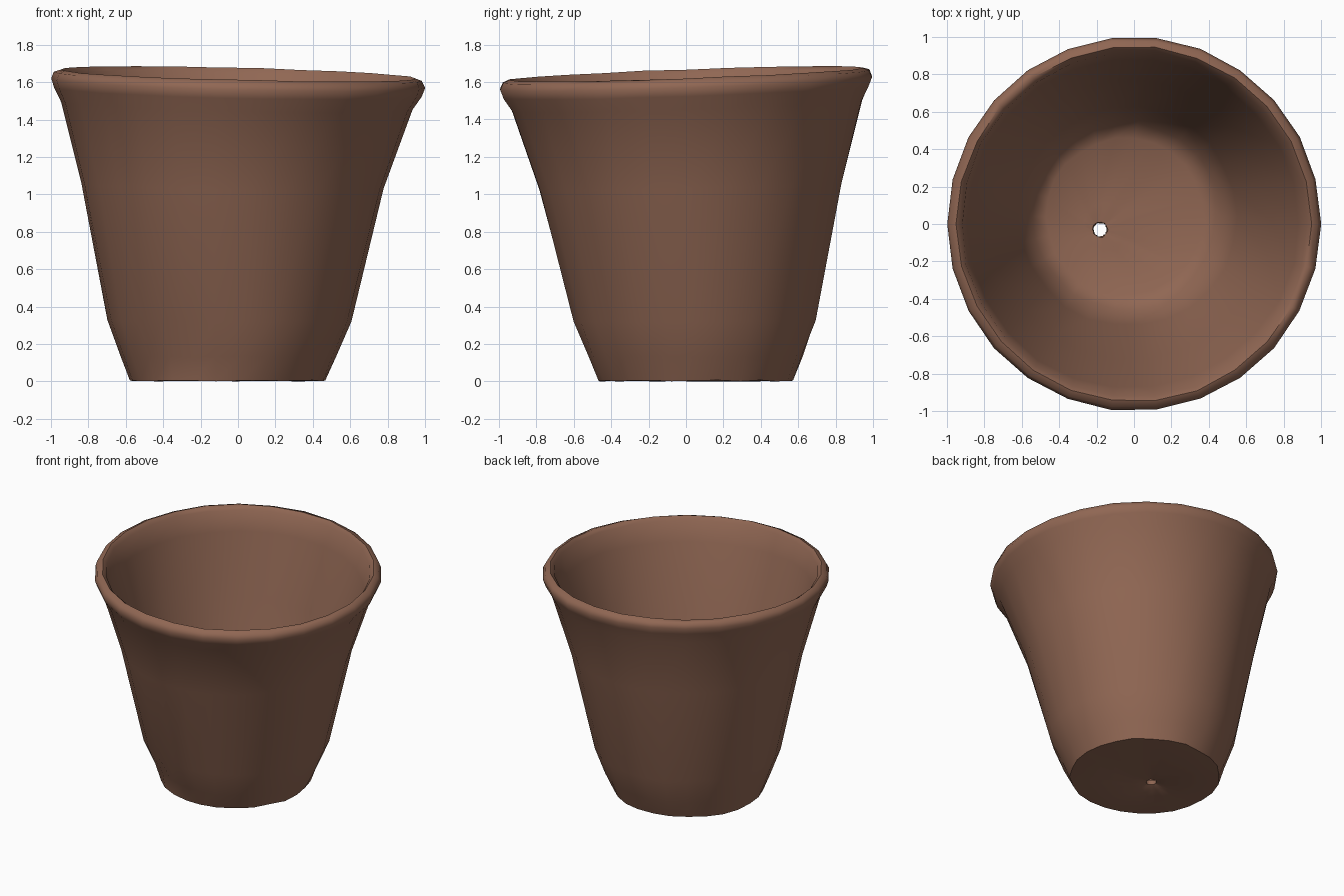
import bpy, bmesh, math, random

random.seed(4)
SIDES = 26

# Rings (centre x, centre y, radius, height, wobble): underside, outer wall, lip, inner wall, floor
RINGS = [
    (-0.18, -0.03, 0.035, 0.045, 0.004),
    (-0.15, -0.01, 0.12, 0.025, 0.004),
    (-0.06, 0.05, 0.40, 0.010, 0.004),
    (-0.055, 0.05, 0.52, 0.012, 0.006),
    (-0.052, 0.048, 0.575, 0.14, 0.007),
    (-0.045, 0.045, 0.648, 0.33, 0.006),
    (-0.030, 0.025, 0.81, 1.05, 0.005),
    (-0.008, 0.006, 0.94, 1.48, 0.004),
    (0.0, 0.0, 0.982, 1.555, 0.003),
    (0.0, 0.0, 1.0, 1.602, 0.002),
    (0.0, 0.0, 0.985, 1.638, 0.003),
    (0.0, 0.0, 0.95, 1.652, 0.004),
    (0.0, 0.0, 0.922, 1.625, 0.005),
    (-0.008, 0.006, 0.885, 1.48, 0.009),
    (-0.025, 0.025, 0.75, 1.02, 0.008),
    (-0.035, 0.04, 0.585, 0.36, 0.008),
    (-0.04, 0.04, 0.50, 0.14, 0.008),
    (-0.05, 0.04, 0.42, 0.09, 0.006),
    (-0.15, -0.01, 0.12, 0.085, 0.004),
    (-0.18, -0.03, 0.04, 0.08, 0.004),
]

bm = bmesh.new()
loops = []
for cx, cy, r, z, wob in RINGS:
    ring = []
    for i in range(SIDES):
        a = 2 * math.pi * i / SIDES
        rr = r + random.uniform(-wob, wob)
        # shallow thumb dent low on the front left
        if 0.1 < z < 0.2 and 0.55 < r < 0.6:
            d = math.cos(a - math.radians(242))
            rr -= 0.035 * max(0, d) ** 20
        x, y = cx + rr * math.cos(a), cy + rr * math.sin(a)
        # the pot leans slightly, so its mouth is not level
        tilt = (-0.025 * x + 0.035 * y) * min(1, z / 1.6)
        ring.append(bm.verts.new((x, y, z + tilt + random.uniform(-1, 1) * wob * 0.6)))
    loops.append(ring)

n = len(loops)
for k in range(n):
    lo, hi = loops[k], loops[(k + 1) % n]
    for i in range(SIDES):
        j = (i + 1) % SIDES
        bm.faces.new((lo[i], lo[j], hi[j], hi[i]))
bmesh.ops.recalc_face_normals(bm, faces=bm.faces)

# stand exactly on the ground
low = min(v.co.z for v in bm.verts)
bmesh.ops.translate(bm, verts=bm.verts, vec=(0, 0, -low))

mesh = bpy.data.meshes.new("clay_pot")
bm.to_mesh(mesh)
bm.free()
pot = bpy.data.objects.new("clay_pot", mesh)
bpy.context.collection.objects.link(pot)

clay = bpy.data.materials.new("brown clay")
clay.diffuse_color = (0.28, 0.135, 0.087, 1)
mesh.materials.append(clay)

bpy.context.view_layer.objects.active = pot
pot.select_set(True)
bpy.ops.object.shade_smooth_by_angle(angle=math.radians(60))
